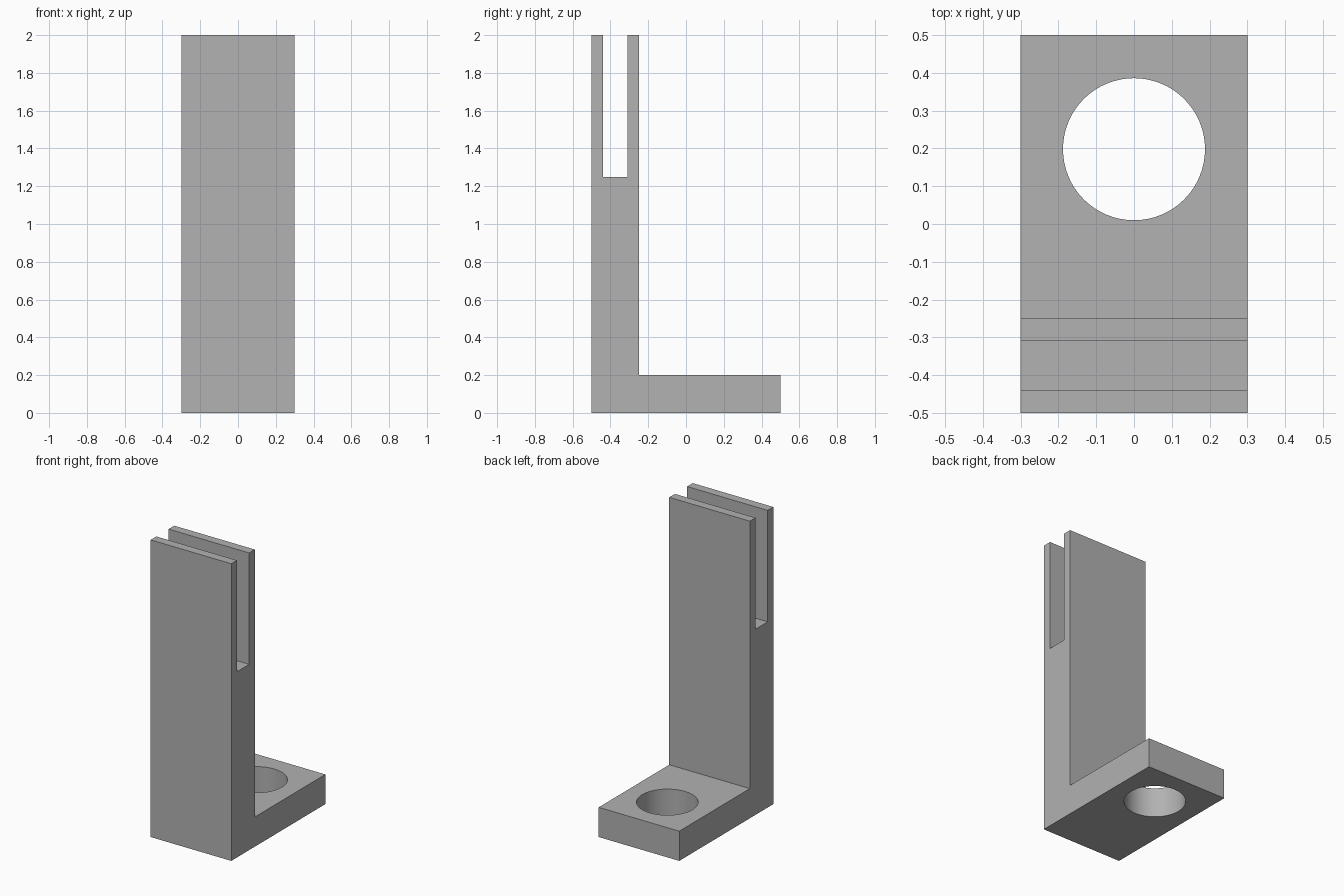
import bpy
import bmesh

cube = bpy.data.objects.get("Cube")
if cube:
    bpy.data.objects.remove(cube, do_unlink=True)

WIDTH = 0.6

# Plain grey material
grey = bpy.data.materials.new("grey")
grey.use_nodes = True
colour = (0.445, 0.445, 0.445, 1)
grey.diffuse_color = colour
grey.node_tree.nodes["Principled BSDF"].inputs["Base Color"].default_value = colour

# Side profile (y, z): slotted upright and foot, extruded across the width
profile = [(-0.5, 0), (0.5, 0), (0.5, 0.2), (-0.25, 0.2), (-0.25, 2),
           (-0.31, 2), (-0.31, 1.25), (-0.44, 1.25), (-0.44, 2), (-0.5, 2)]
bm = bmesh.new()
side = bm.faces.new([bm.verts.new((-WIDTH / 2, y, z)) for y, z in profile])
extruded = bmesh.ops.extrude_face_region(bm, geom=[side])["geom"]
moved = [v for v in extruded if isinstance(v, bmesh.types.BMVert)]
bmesh.ops.translate(bm, verts=moved, vec=(WIDTH, 0, 0))
bmesh.ops.recalc_face_normals(bm, faces=bm.faces)
mesh = bpy.data.meshes.new("slotted_bracket")
bm.to_mesh(mesh)
bm.free()
mesh.materials.append(grey)
bracket = bpy.data.objects.new("slotted_bracket", mesh)
bpy.context.collection.objects.link(bracket)

# Round hole through the foot
bpy.ops.mesh.primitive_cylinder_add(vertices=64, radius=0.188, depth=0.4,
                                    location=(0, 0.198, 0.1))
cutter = bpy.context.object
cutter.name = "hole_cutter"
cutter.data.materials.append(grey)
cutter.hide_render = True
cutter.hide_set(True)
cut = bracket.modifiers.new("foot_hole", "BOOLEAN")
cut.operation = "DIFFERENCE"
cut.solver = "EXACT"
cut.object = cutter

# Apply the cut, drop the cutter, and smooth the hole wall
bpy.ops.object.select_all(action="DESELECT")
bpy.context.view_layer.objects.active = bracket
bracket.select_set(True)
bpy.ops.object.modifier_apply(modifier=cut.name)
bpy.data.objects.remove(cutter, do_unlink=True)
bpy.ops.object.shade_smooth_by_angle()
